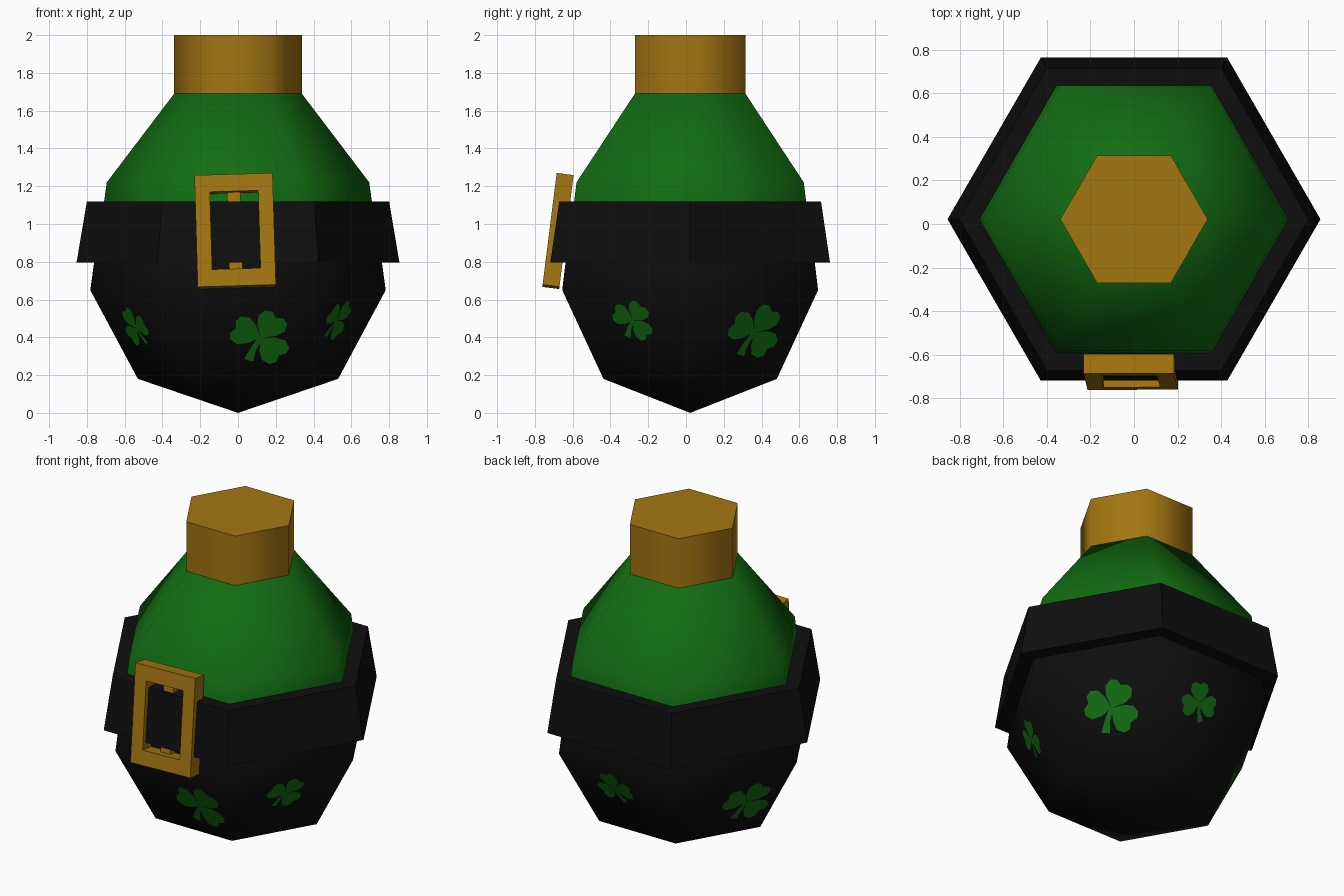
import bpy, bmesh
from math import radians, sin, cos
from mathutils import Matrix, Vector

cube = bpy.data.objects.get("Cube")
if cube:
    bpy.data.objects.remove(cube, do_unlink=True)

AXIS_Y = 0.022          # the hexagonal body sits slightly behind the origin
SIDES = 6


def material(name, color):
    m = bpy.data.materials.new(name)
    m.use_nodes = True
    rgba = (*color, 1)
    m.diffuse_color = rgba
    m.node_tree.nodes["Principled BSDF"].inputs["Base Color"].default_value = rgba
    return m


gold = material("gold", (0.37, 0.18, 0.006))
green = material("green", (0.006, 0.15, 0.006))
black = material("black", (0.0045, 0.0045, 0.0045))


def finish(bm, name, mat, smooth_angle=None):
    bmesh.ops.recalc_face_normals(bm, faces=bm.faces)
    me = bpy.data.meshes.new(name)
    bm.to_mesh(me)
    bm.free()
    me.materials.append(mat)
    if smooth_angle:
        me.shade_smooth()
        me.set_sharp_from_angle(angle=radians(smooth_angle))
    ob = bpy.data.objects.new(name, me)
    bpy.context.collection.objects.link(ob)
    return ob


def hex_loft(name, profile, mat, smooth_angle=None):
    """Six-sided solid through (radius, height) rings."""
    bm = bmesh.new()
    rings = []
    for r, z in profile:
        n = SIDES if r else 1
        rings.append([bm.verts.new((r * cos(radians(60 * i)), r * sin(radians(60 * i)), z))
                      for i in range(n)])
    for a, b in zip(rings, rings[1:]):
        for i in range(SIDES):
            j = (i + 1) % SIDES
            if len(a) == 1:
                bm.faces.new((a[0], b[j], b[i]))
            else:
                bm.faces.new((a[i], a[j], b[j], b[i]))
    for ring in (rings[0], rings[-1]):
        if len(ring) > 2:
            bm.faces.new(ring)
    ob = finish(bm, name, mat, smooth_angle)
    ob.location.y = AXIS_Y
    return ob


# Body, from the pointed base to the stopper
LOW, HIGH = (0.53, 0.18), (0.782, 0.65)
hex_loft("lower_body", [(0, 0), LOW, HIGH, (0.76, 0.81)], black, 65)
hex_loft("belt", [(0.855, 0.795), (0.80, 1.12)], black)
hex_loft("upper_body", [(0.71, 1.11), (0.695, 1.22), (0.338, 1.69)], green, 65)
hex_loft("stopper", [(0.338, 1.69), (0.338, 2.0)], gold, 65)


# Clover plates lying on the sloped lower faces
LEAF = [(0, 0.0), (0.055, 0.05), (0.08, 0.095), (0.068, 0.138), (0.035, 0.152), (0, 0.135)]
STEM = [(-0.012, 0), (0.012, 0), (0.02, -0.07), (0.045, -0.13), (0.0, -0.145), (-0.01, -0.07)]


def clover(name, facing, along, height, spin, size):
    out = Vector((cos(radians(facing)), sin(radians(facing)), 0))
    side = Vector((-out.y, out.x, 0))
    apothem = cos(radians(30))
    run, rise = (HIGH[0] - LOW[0]) * apothem, HIGH[1] - LOW[1]
    up = (out * run + Vector((0, 0, rise))).normalized()
    normal = side.cross(up)
    dist = LOW[0] * apothem + run * (height - LOW[1]) / rise
    centre = out * dist + side * along + Vector((0, AXIS_Y, height)) + normal * 0.004
    outline = LEAF + [(-x, y) for x, y in LEAF[-2:0:-1]]
    shapes = [(outline, a) for a in (-102, 0, 102)] + [(STEM, 0)]
    bm = bmesh.new()
    for pts, angle in shapes:
        turn = Matrix.Rotation(radians(angle + spin), 2)
        flat = [turn @ Vector(p) * size for p in pts]
        bm.faces.new([bm.verts.new(centre + side * p.x + up * p.y) for p in flat])
    ob = finish(bm, name, green)
    # keep every plate facing outwards
    for poly in ob.data.polygons:
        if poly.normal.dot(normal) < 0:
            poly.flip()


clover("clover_front", -90, 0.12, 0.40, -35, 1.05)
clover("clover_front_left", -30, 0.0, 0.49, -40, 0.78)
clover("clover_back_left", 30, 0.06, 0.43, -32, 1.05)
clover("clover_back", 90, -0.05, 0.50, 15, 0.78)
clover("clover_back_right", 150, 0.13, 0.41, -35, 1.0)
clover("clover_front_right", 210, -0.065, 0.45, 22, 0.78)


# Buckle: tilted rectangular frame with a pin behind it
def prism(bm, x0, x1, z0, z1, y0, y1):
    m = Matrix.Translation(((x0 + x1) / 2, (y0 + y1) / 2, (z0 + z1) / 2))
    m = m @ Matrix.Diagonal((x1 - x0, y1 - y0, z1 - z0, 1))
    bmesh.ops.create_cube(bm, size=1, matrix=m)


def place(ob):
    ob.matrix_world = (Matrix.Translation((-0.015, -0.678, 0.963))
                       @ Matrix.Rotation(radians(-7.2), 4, "X")
                       @ Matrix.Rotation(radians(-1.7), 4, "Y"))


W, H, IW, IH, D = 0.207, 0.298, 0.128, 0.207, 0.045
bm = bmesh.new()
loops = [[bm.verts.new((sx * w, y, sz * h)) for sx, sz in ((-1, -1), (1, -1), (1, 1), (-1, 1))]
         for w, h, y in ((W, H, -D), (W, H, D), (IW, IH, D), (IW, IH, -D))]
for k in range(4):
    a, b = loops[k], loops[(k + 1) % 4]
    for i in range(4):
        j = (i + 1) % 4
        bm.faces.new((a[i], a[j], b[j], b[i]))
place(finish(bm, "buckle_frame", gold))

bm = bmesh.new()
prism(bm, -0.037, 0.033, -0.22, 0.22, 0.0, D)
place(finish(bm, "buckle_pin", gold))
